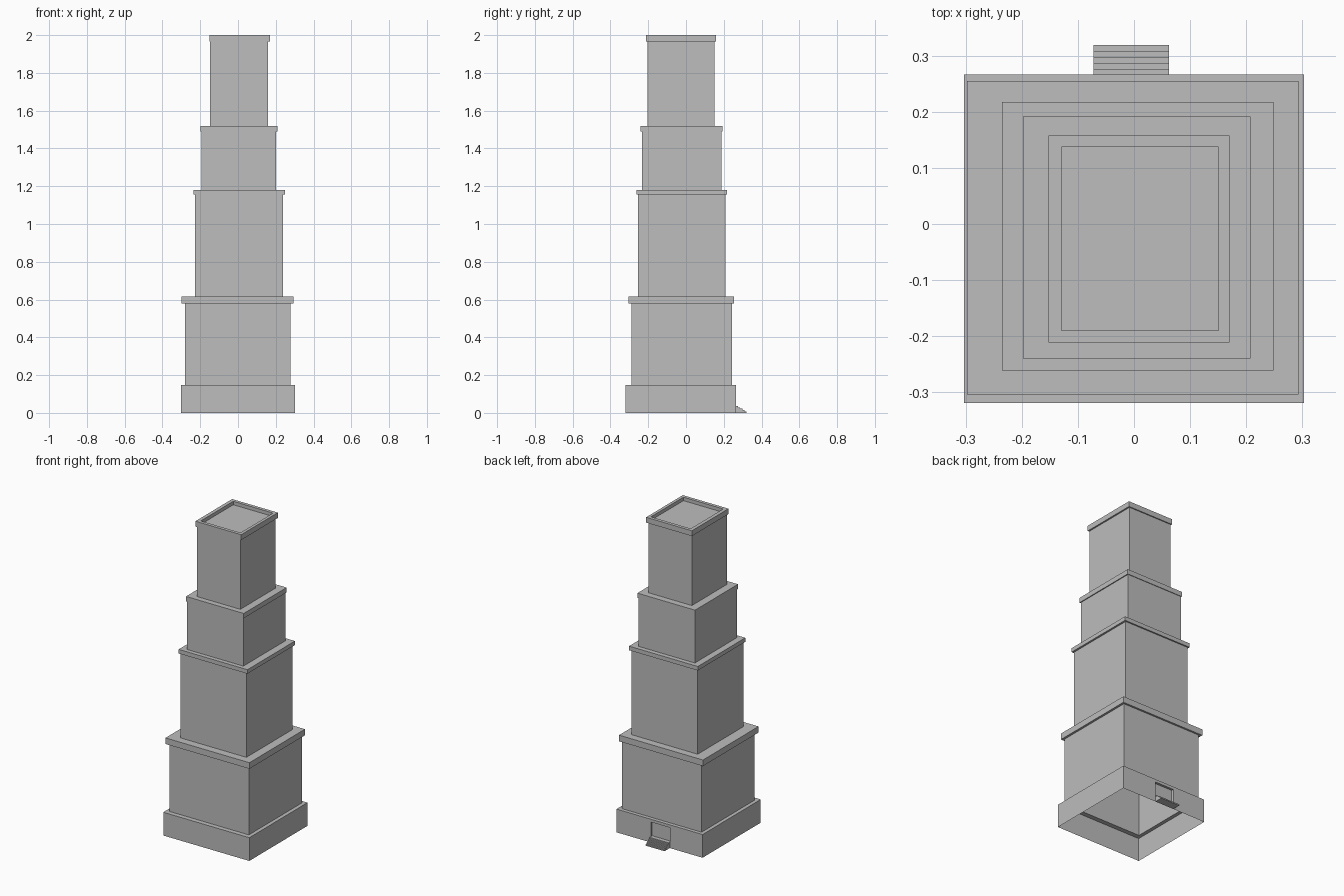
import bpy, bmesh

cube = bpy.data.objects.get("Cube")
if cube:
    bpy.data.objects.remove(cube)

stone = bpy.data.materials.new("grey_stone")
stone.use_nodes = True
GREY = (0.51, 0.51, 0.51, 1)
stone.diffuse_color = GREY
stone.node_tree.nodes["Principled BSDF"].inputs["Base Color"].default_value = GREY


def finish(name, bm):
    mesh = bpy.data.meshes.new(name)
    bm.to_mesh(mesh)
    bm.free()
    mesh.materials.append(stone)
    obj = bpy.data.objects.new(name, mesh)
    bpy.context.collection.objects.link(obj)
    return obj


def loft(levels, cap=False):
    """Join rectangles (x0, x1, y0, y1), each at its height, into a skin."""
    bm = bmesh.new()
    rings = []
    for (x0, x1, y0, y1), z in levels:
        corners = ((x0, y0), (x1, y0), (x1, y1), (x0, y1))
        rings.append([bm.verts.new((x, y, z)) for x, y in corners])
    for low, high in zip(rings, rings[1:]):
        for i in range(4):
            j = (i + 1) % 4
            bm.faces.new((low[i], low[j], high[j], high[i]))
    if cap:
        bm.faces.new(rings[-1])
    return bm


# Each storey: shaft, cornice, underside and top of the cornice
plinth = (-0.303, 0.303, -0.319, 0.266)
plinth_top = 0.148
storeys = [
    ((-0.28, 0.279, -0.289, 0.243), (-0.298, 0.293, -0.304, 0.255), 0.578, 0.617),
    ((-0.228, 0.237, -0.254, 0.208), (-0.235, 0.249, -0.261, 0.217), 1.155, 1.181),
    ((-0.194, 0.202, -0.234, 0.188), (-0.198, 0.208, -0.24, 0.192), 1.489, 1.52),
    ((-0.147, 0.16, -0.205, 0.151), (-0.152, 0.17, -0.211, 0.158), 1.966, 2.0),
]
roof = (-0.129, 0.151, -0.19, 0.137)

# Plinth, open below, with a recessed doorway in its back wall
door_x = (-0.072, 0.062)
door_z = (0.037, 0.13)
bm = loft([(plinth, 0), (plinth, plinth_top), (storeys[0][0], plinth_top)])
cuts = [((x, 0, 0), (1, 0, 0)) for x in door_x] + [((0, 0, z), (0, 0, 1)) for z in door_z]
for point, normal in cuts:
    wall = [f for f in bm.faces if f.normal.y > 0.9 or f.calc_center_median().y > plinth[3] - 0.001]
    geom = wall + list({e for f in wall for e in f.edges}) + list({v for f in wall for v in f.verts})
    bmesh.ops.bisect_plane(bm, geom=geom, plane_co=point, plane_no=normal)
bm.normal_update()
door = []
for f in bm.faces:
    c = f.calc_center_median()
    if c.y > plinth[3] - 0.001 and door_x[0] < c.x < door_x[1] and door_z[0] < c.z < door_z[1]:
        door.append(f)
bmesh.ops.inset_individual(bm, faces=door, thickness=0, depth=-0.015)
finish("plinth", bm)

# Storeys and their cornices
base = plinth_top
for n, (shaft, cornice, under, top) in enumerate(storeys):
    last = n == len(storeys) - 1
    finish(f"shaft_{n + 1}", loft([(shaft, base), (shaft, under)]))
    levels = [(shaft, under), (cornice, under), (cornice, top)]
    if last:
        levels += [(roof, top), (roof, top - 0.022)]
    else:
        levels.append((storeys[n + 1][0], top))
    finish(f"cornice_{n + 1}", loft(levels, cap=last))
    base = top

# Entrance steps: a stepped profile extruded across the doorway
STEPS = 5
run = (0.319 - plinth[3]) / STEPS
rise = door_z[0] / STEPS
profile = [(plinth[3], 0)]
for i in range(STEPS):
    y = 0.319 - i * run
    profile += [(y, i * rise), (y, (i + 1) * rise)]
profile.append((plinth[3], door_z[0]))
bm = bmesh.new()
side = bm.faces.new([bm.verts.new((door_x[0], y, z)) for y, z in profile])
ext = bmesh.ops.extrude_face_region(bm, geom=[side], use_keep_orig=True)
moved = [v for v in ext["geom"] if isinstance(v, bmesh.types.BMVert)]
bmesh.ops.translate(bm, verts=moved, vec=(door_x[1] - door_x[0], 0, 0))
bmesh.ops.recalc_face_normals(bm, faces=bm.faces)
finish("entrance_steps", bm)
